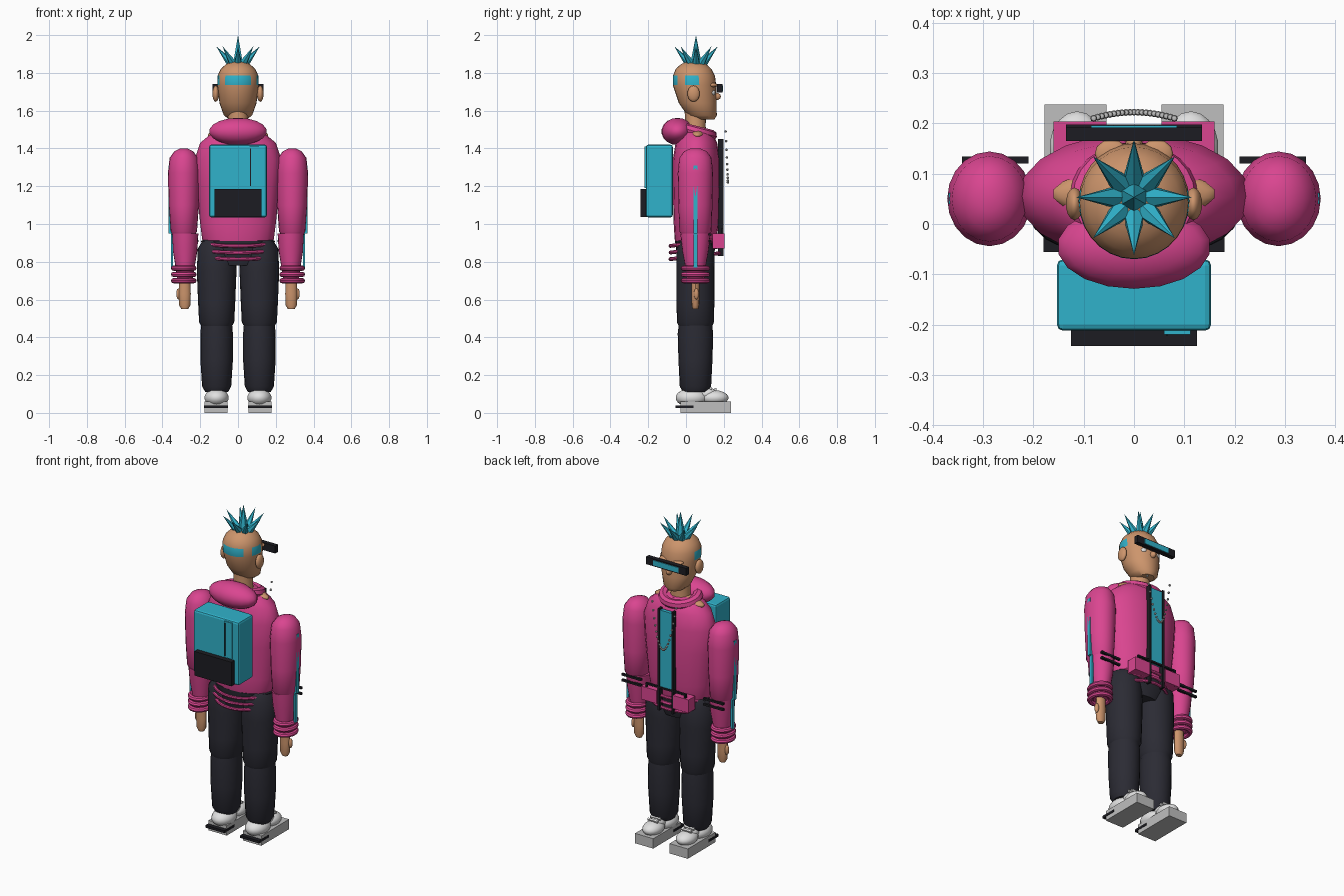
import bpy, bmesh, math
from mathutils import Vector

cube = bpy.data.objects.get("Cube")
if cube:
    bpy.data.objects.remove(cube, do_unlink=True)


def material(name, red, green, blue):
    mat = bpy.data.materials.new(name)
    mat.use_nodes = True
    mat.diffuse_color = (red, green, blue, 1)
    mat.node_tree.nodes["Principled BSDF"].inputs["Base Color"].default_value = (red, green, blue, 1)
    return mat


pink = material("pink_fabric", .7, .06, .28)
cyan = material("cyan", .03, .45, .6)
skin = material("skin", .61, .3, .15)
navy = material("charcoal_trousers", .024, .024, .034)
black = material("black_trim", .012, .012, .016)
white = material("white_shoe", .75, .75, .75)
grey = material("grey_sole", .52, .52, .52)


def finish(obj, name, mat, smooth=True):
    obj.name = name
    obj.data.materials.append(mat)
    if smooth:
        bpy.ops.object.select_all(action="DESELECT")
        obj.select_set(True)
        bpy.context.view_layer.objects.active = obj
        bpy.ops.object.shade_smooth_by_angle(angle=math.radians(40))
    return obj


def loft(name, mat, x, rings, sides=20):
    """Skin elliptical rings given as (height, centre y, half width, half depth)."""
    bm = bmesh.new()
    loops = []
    for z, y, width, depth in rings:
        angles = [math.tau * i / sides for i in range(sides)]
        loops.append([bm.verts.new((x + width * math.cos(a), y + depth * math.sin(a), z)) for a in angles])
    for low, high in zip(loops, loops[1:]):
        for i in range(sides):
            j = (i + 1) % sides
            bm.faces.new((low[i], low[j], high[j], high[i]))
    bm.faces.new(loops[0][::-1])
    bm.faces.new(loops[-1])
    mesh = bpy.data.meshes.new(name)
    bm.to_mesh(mesh)
    bm.free()
    obj = bpy.data.objects.new(name, mesh)
    bpy.context.collection.objects.link(obj)
    return finish(obj, name, mat)


def box(name, mat, xs, ys, zs, bevel=0):
    """Box spanning the given x, y and z ranges."""
    spans = (xs, ys, zs)
    bpy.ops.mesh.primitive_cube_add(size=1, location=[sum(s) / 2 for s in spans])
    obj = bpy.context.object
    obj.scale = [abs(s[1] - s[0]) for s in spans]
    bpy.ops.object.transform_apply(location=False, rotation=False, scale=True)
    if bevel:
        mod = obj.modifiers.new("soft_edges", "BEVEL")
        mod.width, mod.segments = bevel, 2
    return finish(obj, name, mat, False)


def ball(name, mat, location, radii, segments=18):
    bpy.ops.mesh.primitive_uv_sphere_add(segments=segments, ring_count=segments // 2, location=location)
    obj = bpy.context.object
    obj.scale = radii
    return finish(obj, name, mat)


def ring(name, mat, location, width, depth, thickness, tilt=0):
    """Elliptical torus, tilted about x."""
    bpy.ops.mesh.primitive_torus_add(major_segments=24, minor_segments=8, major_radius=width,
                                     minor_radius=thickness, location=location, rotation=(tilt, 0, 0))
    obj = bpy.context.object
    obj.scale.y = depth / width
    return finish(obj, name, mat)


def spike(name, base, tip, radius):
    base, tip = Vector(base), Vector(tip)
    way = tip - base
    bpy.ops.mesh.primitive_cone_add(vertices=6, radius1=radius, depth=way.length, location=(base + tip) / 2)
    obj = bpy.context.object
    obj.rotation_euler = way.to_track_quat("Z", "Y").to_euler()
    return finish(obj, name, cyan, False)


# Jacket body, hood, collar and hem
loft("jacket", pink, 0, [(.87, .05, .165, .1), (.92, .05, .19, .11), (1, .055, .2, .12), (1.2, .055, .22, .125),
                         (1.34, .055, .23, .125), (1.43, .055, .2, .11), (1.48, .05, .14, .09), (1.5, .05, .09, .07)])
ball("hood", pink, (0, -.045, 1.49), (.155, .085, .072))
ring("collar", pink, (0, .05, 1.49), .1, .09, .03, -.25)
ball("shoulder_skin", skin, (0, .06, 1.47), (.165, .05, .035))
for height, size in ((.9, .17), (.865, .18), (.83, .16)):
    ring("hem_band", pink, (0, .05, height), size, .135, .01, .12)

# Zip panel and pocket trim
box("zip_panel", cyan, (-.04, .04), (.17, .192), (.97, 1.44))
box("pocket_top_trim", black, (-.135, .135), (.185, .198), (.965, .975))

# Hips
loft("hips", navy, 0, [(.78, .05, .12, .085), (.84, .05, .19, .1), (.91, .05, .195, .108), (.92, .05, .18, .1)])

for side, label in ((1, "left"), (-1, "right")):
    def span(a, b):
        return side * a, side * b

    # Leg
    leg_x = side * .113
    loft(label + "_thigh", navy, leg_x, [(.44, .05, .07, .08), (.48, .05, .093, .098), (.58, .05, .098, .1),
                                         (.75, .05, .105, .1), (.87, .05, .1, .1), (.91, .05, .075, .08)])
    loft(label + "_calf", navy, leg_x, [(.11, .05, .06, .065), (.14, .05, .077, .083), (.28, .05, .086, .09),
                                        (.42, .05, .086, .094), (.49, .05, .08, .085)])

    # Shoe
    box(label + "_sole", grey, span(.055, .178), (-.03, .237), (0, .06))
    box(label + "_heel_stripe", black, span(.053, .18), (-.056, .04), (.025, .04))
    ball(label + "_shoe_heel", white, (leg_x, .03, .08), (.065, .085, .05))
    ball(label + "_shoe_toe", white, (leg_x, .15, .08), (.056, .075, .04))
    ball(label + "_shoe_tongue", white, (leg_x, .11, .1), (.042, .055, .035))
    for step in range(3):
        lace = box(label + "_lace", white, span(.08, .147), (.1 + step * .025, .112 + step * .025),
                   (.13 - step * .006, .143 - step * .006))
        lace.rotation_euler.x = -.4

    # Sleeve with cuffs and stripe
    arm_x = side * .287
    loft(label + "_upper_sleeve", pink, arm_x, [(.93, .05, .05, .06), (.96, .05, .07, .085), (1.1, .05, .08, .09),
                                                (1.27, .05, .084, .094), (1.35, .05, .075, .085),
                                                (1.385, .05, .05, .06), (1.4, .05, .02, .025)])
    loft(label + "_forearm", pink, side * .28, [(.7, .05, .04, .045), (.78, .05, .052, .055),
                                                (.86, .05, .065, .07), (.95, .05, .07, .08)])
    for height in (.7, .733, .766):
        ring(label + "_cuff", pink, (arm_x, .05, height), .054, .062, .014)
    box(label + "_sleeve_stripe", cyan, span(.35, .368), (.04, .062), (.95, 1.31))
    box(label + "_cuff_stripe", cyan, span(.345, .356), (.04, .062), (.77, .96))
    for height in (.91, .945):
        box(label + "_sleeve_bar", black, span(.21, .342), (.12, .134), (height - .006, height + .006))

    # Hand
    loft(label + "_hand", skin, side * .282, [(.55, .05, .018, .015), (.57, .05, .03, .02), (.63, .05, .032, .022),
                                              (.7, .05, .03, .022)], 12)
    ball(label + "_thumb", skin, (side * .315, .055, .63), (.013, .014, .03), 10)

    # Front pocket and rails
    box(label + "_pocket", pink, span(.055, .16), (.14, .204), (.87, .95))
    box(label + "_zip_rail", black, span(.04, .052), (.17, .198), (.83, 1.45))
    box(label + "_pocket_side_trim", black, span(.125, .135), (.185, .198), (.87, .97))

    # Ear, eye and brow
    ball(label + "_ear", skin, (side * .118, .04, 1.69), (.018, .033, .043), 14)
    ball(label + "_eye", white, (side * .045, .135, 1.695), (.02, .02, .017), 12)
    ball(label + "_brow", skin, (side * .045, .14, 1.735), (.033, .028, .012), 12)

# Head with painted hair patches
loft("neck", skin, 0, [(1.44, .05, .065, .06), (1.52, .05, .054, .054), (1.62, .05, .054, .058)])
head = loft("head", skin, 0, [(1.552, .1, .045, .05), (1.575, .085, .075, .078), (1.64, .062, .098, .1),
                              (1.735, .045, .11, .115), (1.785, .042, .108, .111), (1.82, .04, .092, .095),
                              (1.845, .04, .065, .068), (1.862, .04, .03, .03)], 28)
head.data.materials.append(cyan)
for face in head.data.polygons:
    x, y, z = face.center
    at_back = abs(x) < .07 and y < 0
    at_temple = 0 < y < .075
    if 1.74 < z < 1.78 and (at_back or at_temple):
        face.material_index = 1
ball("nose", skin, (0, .16, 1.675), (.017, .025, .02), 12)

# Visor
box("visor_frame", black, (-.135, .135), (.165, .192), (1.695, 1.74))
box("visor_lens", cyan, (-.085, .085), (.187, .196), (1.702, 1.733))

# Spiky hair
crown = Vector((0, .053, 1.85))
spike("centre_spike", crown, crown + Vector((0, 0, .15)), .03)
for i in range(8):
    angle = math.tau * i / 8
    out = Vector((math.cos(angle), math.sin(angle), 0))
    spike("hair_spike", crown + out * .025 - Vector((0, 0, .015)), crown + out * .115 + Vector((0, 0, .09)), .026)

# Backpack
box("backpack", cyan, (-.153, .153), (-.212, -.07), (1.035, 1.42), .012)
box("backpack_pocket", black, (-.125, .125), (-.242, -.2), (1.038, 1.185))
box("backpack_strip", cyan, (.06, .112), (-.219, -.2), (1.19, 1.41))
box("backpack_zip", black, (.064, .068), (-.221, -.21), (1.2, 1.4))

# Bead necklace
beads = 21
for i in range(beads):
    t = 2 * i / (beads - 1) - 1
    ball("necklace_bead", grey, (t * .08, .222 - .012 * t * t, 1.22 + .27 * t * t), (.007, .007, .007), 8)
